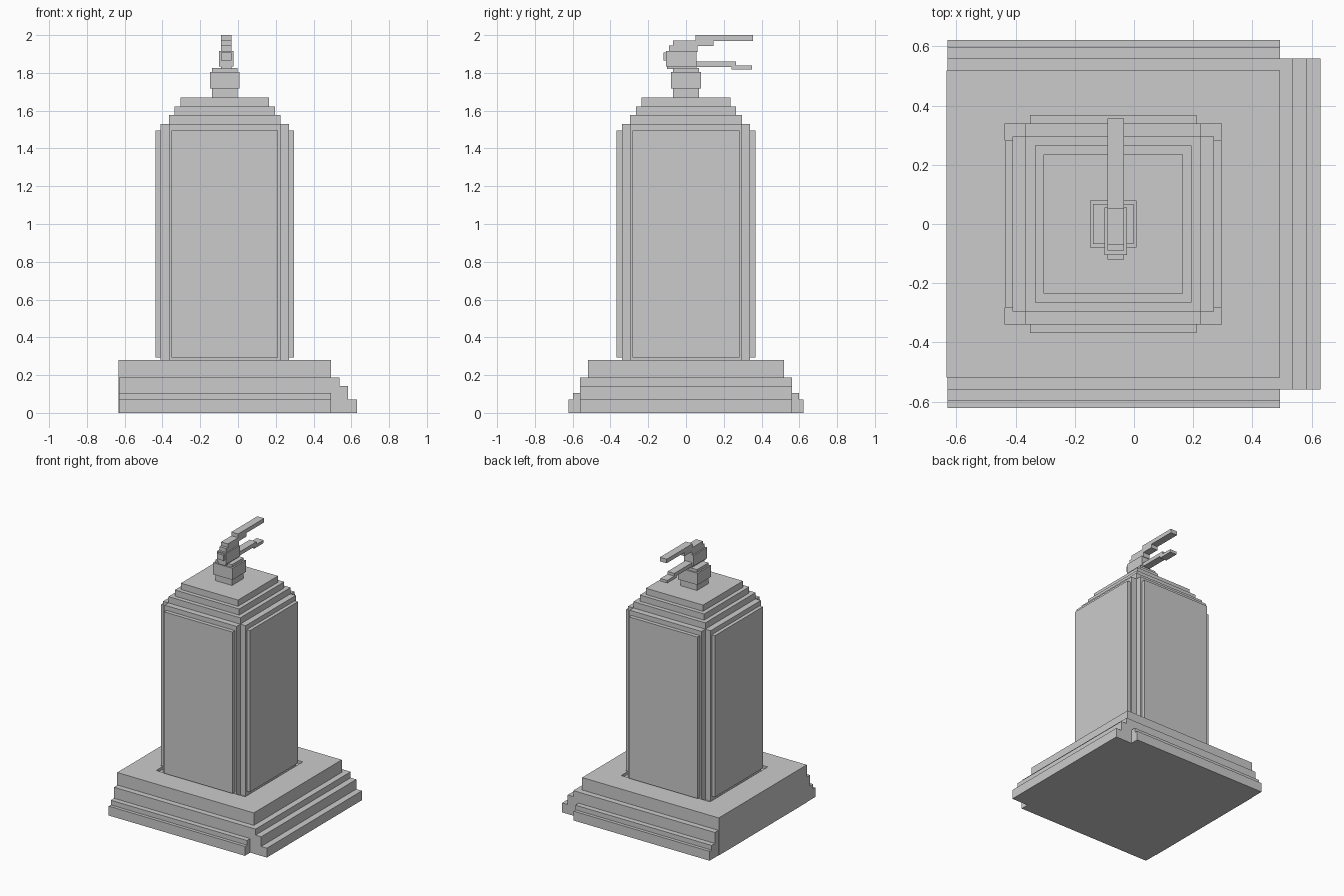
import bpy

if "Cube" in bpy.data.objects:
    bpy.data.objects.remove(bpy.data.objects["Cube"])

CX = -0.07  # centre line of the tower, offset from the base


def box(name, x0, x1, y0, y1, z0, z1):
    bpy.ops.mesh.primitive_cube_add(
        size=1, location=((x0 + x1) / 2, (y0 + y1) / 2, (z0 + z1) / 2))
    ob = bpy.context.object
    ob.name = name
    ob.scale = (x1 - x0, y1 - y0, z1 - z0)
    bpy.ops.object.transform_apply(location=False, rotation=False, scale=True)
    return ob


def tower_box(name, hx, hy, z0, z1):
    return box(name, CX - hx, CX + hx, -hy, hy, z0, z1)


# Base: top slab with a shallow recess around the tower foot
slab = box("base_slab", -0.633, 0.493, -0.518, 0.518, 0, 0.28)
cutter = tower_box("recess_cutter", 0.366, 0.34, 0.26, 0.4)
cutter.hide_render = True
cutter.hide_viewport = True
cut = slab.modifiers.new("recess", 'BOOLEAN')
cut.operation = 'DIFFERENCE'
cut.object = cutter
cut.solver = 'EXACT'

# Base steps at the front and back, then on the right
for i, (hy, top) in enumerate([(0.622, 0.07), (0.598, 0.105), (0.56, 0.187)]):
    box(f"base_step_{i}", -0.63, 0.493, -hy, hy, 0, top)
for i, (x, top) in enumerate([(0.63, 0.07), (0.583, 0.142), (0.537, 0.187)]):
    box(f"base_side_step_{i}", 0.4, x, -0.56, 0.56, 0, top)

# Tower: two crossed blocks with raised panels on all four sides
tower_box("tower_block_x", 0.34, 0.296, 0.25, 1.53)
tower_box("tower_block_y", 0.296, 0.34, 0.25, 1.53)
tower_box("panels_x", 0.366, 0.282, 0.292, 1.495)
tower_box("panels_y", 0.282, 0.368, 0.292, 1.495)

# Stepped shoulders
for i, (h, z0, z1) in enumerate([(0.296, 1.5, 1.577), (0.265, 1.577, 1.623),
                                 (0.235, 1.623, 1.67)]):
    tower_box(f"shoulder_{i}", h, h, z0, z1)

# Neck and collar
tower_box("neck", 0.068, 0.068, 1.66, 1.825)
tower_box("collar", 0.079, 0.079, 1.718, 1.805)

# Valve head: half width, y range, z range
parts = [
    ("valve_foot", 0.028, -0.1, 0.055, 1.82, 1.845),
    ("valve_body", 0.038, -0.105, 0.055, 1.835, 1.915),
    ("valve_nose", 0.028, -0.12, -0.1, 1.865, 1.907),
    ("valve_top", 0.028, -0.09, 0.06, 1.91, 1.945),
    ("upper_lever_root", 0.028, -0.07, 0.146, 1.943, 1.972),
    ("upper_lever", 0.028, 0.05, 0.356, 1.97, 2.0),
    ("lower_lever", 0.028, 0.05, 0.266, 1.832, 1.86),
    ("lower_lever_tip", 0.028, 0.24, 0.35, 1.818, 1.84),
]
for name, h, y0, y1, z0, z1 in parts:
    box(name, CX + 0.008 - h, CX + 0.008 + h, y0, y1, z0, z1)
